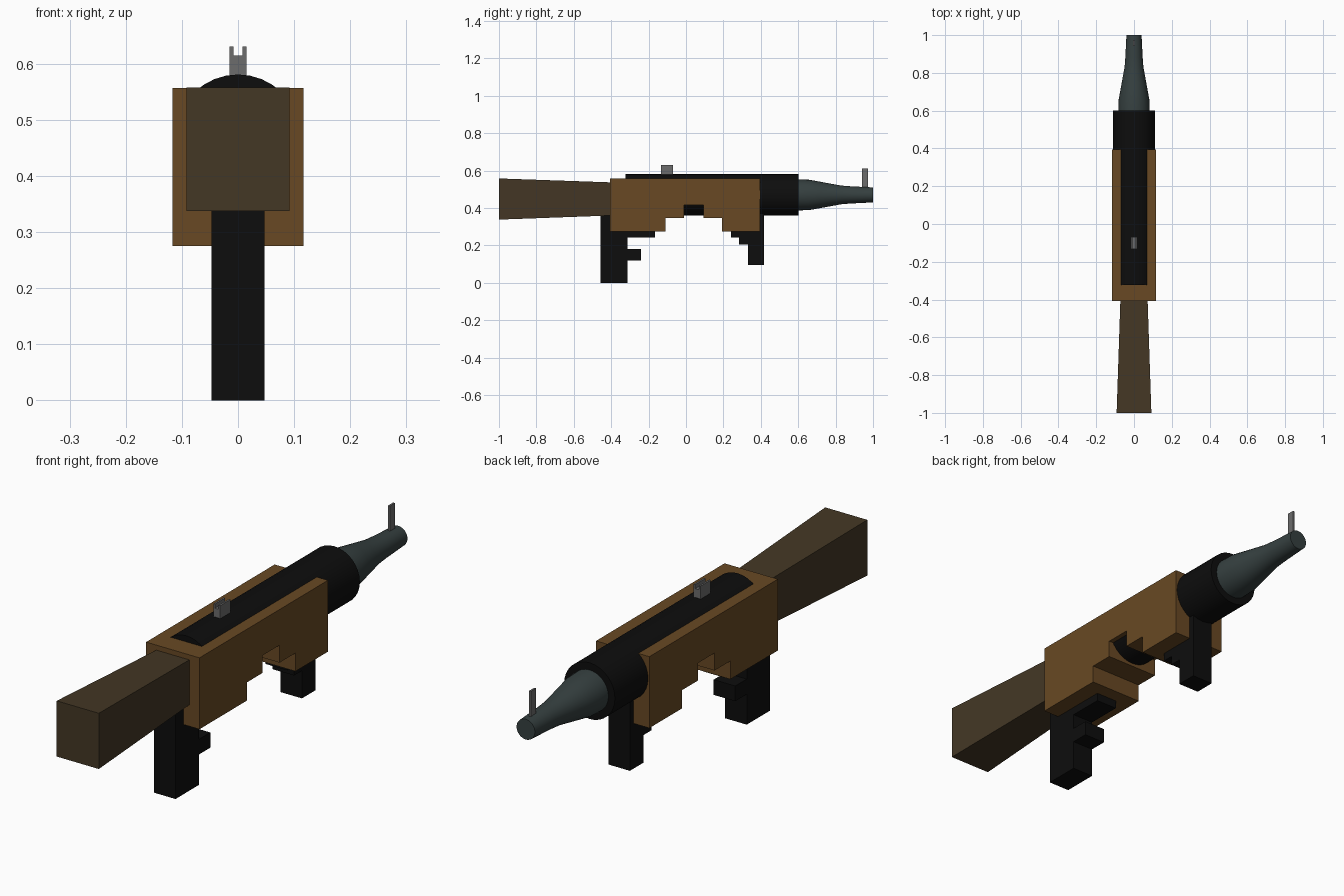
import bpy, bmesh, math

if "Cube" in bpy.data.objects:
    bpy.data.objects.remove(bpy.data.objects["Cube"])


def material(name, rgb):
    m = bpy.data.materials.new(name)
    m.diffuse_color = (*rgb, 1)
    m.use_nodes = True
    m.node_tree.nodes["Principled BSDF"].inputs["Base Color"].default_value = m.diffuse_color
    return m


WOOD = material("warm wood", (0.138, 0.066, 0.017))
DARK_WOOD = material("dark wood", (0.057, 0.038, 0.018))
BLACK = material("black metal", (0.004, 0.004, 0.004))
STEEL = material("blue grey steel", (0.036, 0.051, 0.051))
GREY = material("sight grey", (0.15, 0.15, 0.15))
AXIS_Z = 0.47


def finish(name, bm, mat):
    bmesh.ops.recalc_face_normals(bm, faces=bm.faces)
    me = bpy.data.meshes.new(name)
    bm.to_mesh(me)
    bm.free()
    me.materials.append(mat)
    ob = bpy.data.objects.new(name, me)
    bpy.context.collection.objects.link(ob)
    return ob


def extrude(name, points, start, depth, mat):
    """Extrude a closed profile of 3D points along a vector from start."""
    bm = bmesh.new()
    face = bm.faces.new([bm.verts.new([a + b for a, b in zip(p, start)]) for p in points])
    new = bmesh.ops.extrude_face_region(bm, geom=[face])["geom"]
    bmesh.ops.translate(bm, vec=depth, verts=[v for v in new if isinstance(v, bmesh.types.BMVert)])
    return finish(name, bm, mat)


def side_profile(name, yz, half, mat):
    return extrude(name, [(0, y, z) for y, z in yz], (-half, 0, 0), (2 * half, 0, 0), mat)


def loft(name, rings, mat):
    """Join rings of equal point count and cap both ends."""
    bm = bmesh.new()
    rows = [[bm.verts.new(p) for p in ring] for ring in rings]
    n = len(rows[0])
    for a, b in zip(rows, rows[1:]):
        for i in range(n):
            j = (i + 1) % n
            bm.faces.new((a[i], a[j], b[j], b[i]))
    bm.faces.new(rows[0])
    bm.faces.new(rows[-1])
    return finish(name, bm, mat)


def turned(name, profile, mat, n=32):
    """Round part along the y axis from (y, radius) pairs."""
    rings = [[(r * math.cos(2 * math.pi * i / n), y, AXIS_Z + r * math.sin(2 * math.pi * i / n))
              for i in range(n)] for y, r in profile]
    ob = loft(name, rings, mat)
    bpy.ops.object.select_all(action='DESELECT')
    ob.select_set(True)
    bpy.context.view_layer.objects.active = ob
    bpy.ops.object.shade_smooth_by_angle(angle=math.radians(35))
    return ob


# Wooden body with stepped underside
side_profile("body", [(-0.407, 0.557), (-0.407, 0.275), (-0.11, 0.275), (-0.11, 0.347),
                      (-0.012, 0.347), (-0.012, 0.416), (0.093, 0.416), (0.093, 0.347),
                      (0.192, 0.347), (0.192, 0.275), (0.395, 0.275), (0.395, 0.557)],
             0.1165, WOOD)

# Tapered stock
loft("stock", [[(-w, y, lo), (w, y, lo), (w, y, hi), (-w, y, hi)]
               for y, w, lo, hi in ((-1, 0.092, 0.338, 0.558), (-0.40, 0.072, 0.36, 0.537))],
     DARK_WOOD)

# Round receiver tube and tapered muzzle
turned("receiver_tube", [(-0.323, 0.111), (0.602, 0.111)], BLACK)
turned("muzzle", [(0.59, 0.083), (0.66, 0.081), (0.72, 0.07), (0.78, 0.059),
                  (0.83, 0.05), (0.88, 0.046), (1.0, 0.04)], STEEL)

# Rear grip with guard bar and trigger
side_profile("rear_grip", [(-0.457, 0.365), (-0.457, 0), (-0.312, 0), (-0.312, 0.12),
                           (-0.24, 0.12), (-0.24, 0.18), (-0.312, 0.18), (-0.312, 0.242),
                           (-0.167, 0.242), (-0.167, 0.30), (-0.312, 0.30), (-0.312, 0.365)],
             0.047, BLACK)

# Front grip with stepped brace
side_profile("front_grip", [(0.417, 0.40), (0.417, 0.096), (0.332, 0.096), (0.332, 0.205),
                            (0.283, 0.205), (0.283, 0.242), (0.24, 0.242), (0.24, 0.30),
                            (0.332, 0.30), (0.332, 0.40)], 0.047, BLACK)

# Notched rear sight
extrude("rear_sight", [(-0.015, 0, 0.57), (0.015, 0, 0.57), (0.015, 0, 0.631), (0.008, 0, 0.631),
                       (0.008, 0, 0.615), (-0.008, 0, 0.615), (-0.008, 0, 0.631),
                       (-0.015, 0, 0.631)], (0, -0.133, 0), (0, 0.064, 0), GREY)

# Thin front sight blade
side_profile("front_sight", [(0.942, 0.50), (0.974, 0.50), (0.974, 0.611), (0.942, 0.611)],
             0.004, GREY)
